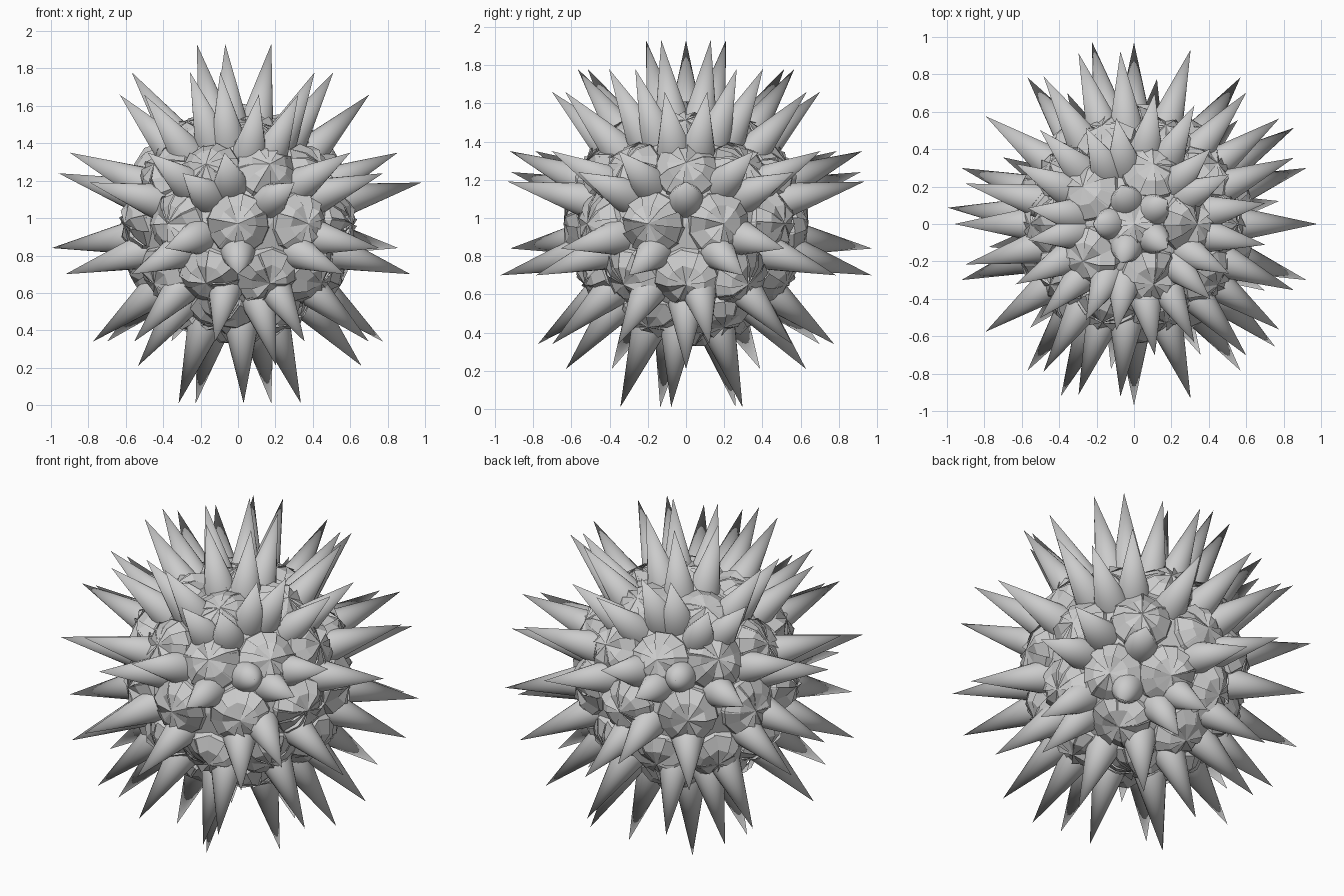
import bpy, bmesh, random
from math import sin, cos, radians
from mathutils import Vector, Matrix

if "Cube" in bpy.data.objects:
    bpy.data.objects.remove(bpy.data.objects["Cube"])

random.seed(4)
C = Vector((0, 0, 0.97))

def finish(bm, name):
    me = bpy.data.meshes.new(name)
    bm.to_mesh(me)
    bm.free()
    ob = bpy.data.objects.new(name, me)
    bpy.context.collection.objects.link(ob)
    return ob

def frame(d, pos):
    return Matrix.Translation(pos) @ d.to_track_quat('Z', 'Y').to_matrix().to_4x4()

# faceted core
bm = bmesh.new()
bmesh.ops.create_icosphere(bm, subdivisions=3, radius=0.57, matrix=Matrix.Translation(C))
finish(bm, "core")

# pleated domes in rings: polar angle, count, phase; crumpled wedges with uneven rims
bm = bmesh.new()
for polar, n, ph in ((0, 1, 0), (32, 5, 0), (60, 10, 0), (90, 10, 18), (120, 10, 0),
                     (148, 5, 36), (180, 1, 0)):
    for k in range(n):
        a, p = radians(ph + 360 * k / n), radians(polar)
        d = Vector((sin(p) * cos(a), sin(p) * sin(a), cos(p)))
        m = frame(d, C + d * 0.505)
        turn = random.random()
        top = bm.verts.new(m @ Vector((0, 0, 0.135)))
        for i in range(12):
            h = random.uniform(-0.02, 0.02)
            pts = []
            for t in (i + turn, i + turn + 1.15):
                t *= 6.2832 / 12
                pts.append([bm.verts.new(m @ Vector((r * cos(t), r * sin(t), z + h)))
                            for r, z in ((0.10, 0.115), (0.165, 0.06), (0.18, -0.06))])
                h = -h
            s, e = pts
            bm.faces.new((top, s[0], e[0]))
            for j in (0, 1):
                bm.faces.new((s[j], s[j + 1], e[j + 1], e[j]))
finish(bm, "domes")

# rolled paper cones in rings of five: tip height, tip radius, phases
rings = ((1.93, .22, (180,)), (1.78, .575, (27.5, -27.5)), (1.66, .71, (9, -9)),
         (1.35, .925, (22.5, -22.5)), (1.19, .98, (0,)), (1.24, .96, (180,)),
         (.84, 1.0, (175,)), (.70, .97, (18, 54)), (.34, .785, (9, 45)),
         (.21, .66, (0,)), (.01, .345, (-13,)))
bm = bmesh.new()
for z, r, phases in rings:
    for ph in phases:
        for k in range(5):
            a = radians(ph + 72 * k)
            tip = Vector((r * cos(a), r * sin(a), z))
            d = (tip - C).normalized()
            bmesh.ops.create_cone(bm, cap_ends=False, segments=20, radius1=0.1,
                                  radius2=0, depth=0.48, matrix=frame(d, tip - d * 0.24))
bmesh.ops.remove_doubles(bm, verts=bm.verts, dist=1e-5)
bmesh.ops.reverse_faces(bm, faces=bm.faces)      # the paper's inner side faces out
spikes = finish(bm, "spikes")
bpy.context.view_layer.objects.active = spikes
spikes.select_set(True)
bpy.ops.object.shade_smooth_by_angle()
